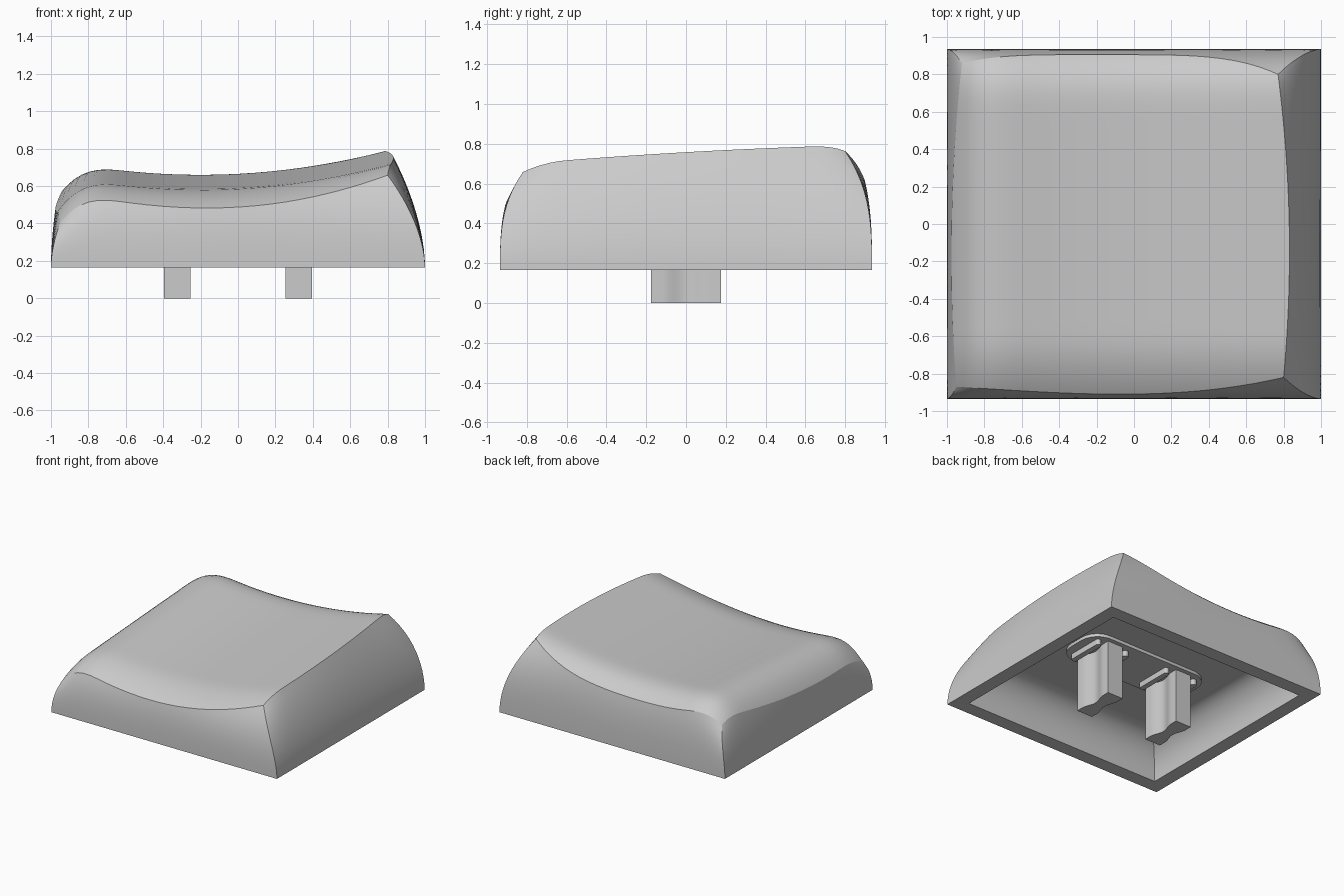
import bpy, bmesh, math

cube = bpy.data.objects.get("Cube")
if cube:
    bpy.data.objects.remove(cube, do_unlink=True)

grey = bpy.data.materials.new("plain grey")
grey.use_nodes = True
colour = (0.6, 0.6, 0.6, 1)
grey.diffuse_color = colour
grey.node_tree.nodes["Principled BSDF"].inputs["Base Color"].default_value = colour

N = 32            # cells along each side
BASE = 0.165      # height of the open rim
HX, HY = 1.0, 0.935
RIM = 0.112       # width of the flat rim
CEILING = 0.46


def finish(bm, name):
    bmesh.ops.recalc_face_normals(bm, faces=bm.faces)
    mesh = bpy.data.meshes.new(name)
    bm.to_mesh(mesh)
    bm.free()
    obj = bpy.data.objects.new(name, mesh)
    bpy.context.collection.objects.link(obj)
    mesh.materials.append(grey)
    return obj


def mix(a, b, t):
    return a + (b - a) * t


# Dished top: a cross curve along x plus a slope with rolled ends along y
def top_height(x, y):
    cross = 0.66 + 0.13 * (x + 0.2) ** 2 - 4 * max(0, -x - 0.6) ** 3
    slope = 0.062 * y - 0.04
    roll = 0.85 * max(0, -y - 0.6) ** 2 + 3.6 * max(0, y - 0.6) ** 3
    return cross + slope - roll


def top_point(u, v):
    left = -0.975 + 0.04 * v**2 + 0.015 * v
    right = 0.83 - 0.045 * v**2 - 0.015 * v
    front = -0.91 + 0.065 * u**2 + 0.025 * u**3
    back = 0.905 - 0.075 * u**4 - 0.03 * u**3
    x = mix(left, right, (u + 1) / 2)
    y = mix(front, back, (v + 1) / 2)
    return x, y, top_height(x, y)


def outer_point(u, v, s):
    x, y, z = top_point(u, v)
    return mix(u * HX, x, s**1.8), mix(v * HY, y, s**3), mix(BASE, z, s)


def inner_point(u, v, s):
    a = s * math.pi / 2
    x = u * mix(HX - RIM, 0.68, 1 - math.cos(a))
    y = v * mix(HY - RIM, 0.6, 1 - math.cos(a))
    return x, y, mix(BASE, CEILING, math.sin(a))


# Cap shell: top grid, outer walls, rim, hollow and ceiling in one mesh
steps = [math.sin(math.pi / 2 * (2 * i / N - 1)) for i in range(N + 1)]
border = ([(i, 0) for i in range(N)] + [(N, i) for i in range(N)]
          + [(N - i, N) for i in range(N)] + [(0, N - i) for i in range(N)])
bm = bmesh.new()


def add_grid(point):
    g = [[bm.verts.new(point(u, v)) for v in steps] for u in steps]
    for i in range(N):
        for j in range(N):
            bm.faces.new((g[i][j], g[i + 1][j], g[i + 1][j + 1], g[i][j + 1]))
    return [g[i][j] for i, j in border]


def add_ring(point, s):
    return [bm.verts.new(point(steps[i], steps[j], s)) for i, j in border]


def bridge(a, b, sharp_corners=True):
    for k in range(len(a)):
        m = (k + 1) % len(a)
        bm.faces.new((a[k], a[m], b[m], b[k]))
        if sharp_corners and k % N == 0:
            bm.edges.get((a[k], b[k])).smooth = False


def sharpen(ring):
    for k in range(len(ring)):
        bm.edges.get((ring[k - 1], ring[k])).smooth = False


LEVELS = 12
crease = add_grid(top_point)
outer = [add_ring(outer_point, k / LEVELS) for k in range(LEVELS)] + [crease]
ceiling = add_grid(lambda u, v: inner_point(u, v, 1))
inner = [add_ring(inner_point, k / LEVELS) for k in range(LEVELS)] + [ceiling]
for rings in (outer, inner):
    for a, b in zip(rings, rings[1:]):
        bridge(a, b)
bridge(outer[0], inner[0], False)
for f in bm.faces:
    f.smooth = True
for ring in (crease, outer[0], inner[0]):
    sharpen(ring)
finish(bm, "cap_shell")


# Upright solid from an outline
def prism(name, outline, z0, z1):
    bm = bmesh.new()
    face = bm.faces.new([bm.verts.new((x, y, z0)) for x, y in outline])
    new = bmesh.ops.extrude_face_region(bm, geom=[face])["geom"]
    bmesh.ops.translate(bm, vec=(0, 0, z1 - z0),
                        verts=[g for g in new if isinstance(g, bmesh.types.BMVert)])
    obj = finish(bm, name)
    bpy.ops.object.select_all(action="DESELECT")
    obj.select_set(True)
    bpy.context.view_layer.objects.active = obj
    bpy.ops.object.shade_smooth_by_angle(angle=math.radians(35))


def rounded(cx, hx, hy, r, n=6):
    pts = []
    for q, (sx, sy) in enumerate(((1, 1), (-1, 1), (-1, -1), (1, -1))):
        for k in range(n + 1):
            a = math.pi / 2 * (q + k / n)
            pts.append((cx + sx * (hx - r) + r * math.cos(a),
                        sy * (hy - r) + r * math.sin(a)))
    return pts


# Mounting plate under the ceiling
prism("mount_plate", rounded(0, 0.55, 0.21, 0.15), 0.435, 0.48)


# Waisted legs, each flanked by two short ribs
def half_width(y):
    return 0.07 - 0.028 * math.cos(y / 0.12 * math.pi / 2) ** 2 * (abs(y) < 0.12)


ys = [-0.175] + [-0.12 + 0.02 * k for k in range(13)] + [0.175]
for side, cx in (("left", 0.325), ("right", -0.325)):
    outline = [(cx + half_width(y), y) for y in ys]
    outline += [(cx - half_width(y), y) for y in reversed(ys)]
    prism(side + "_leg", outline, 0, 0.47)
    for place, dx in (("left", 0.13), ("right", -0.13)):
        prism(f"{side}_leg_{place}_rib", rounded(cx + dx, 0.022, 0.155, 0.02), 0.39, 0.47)
